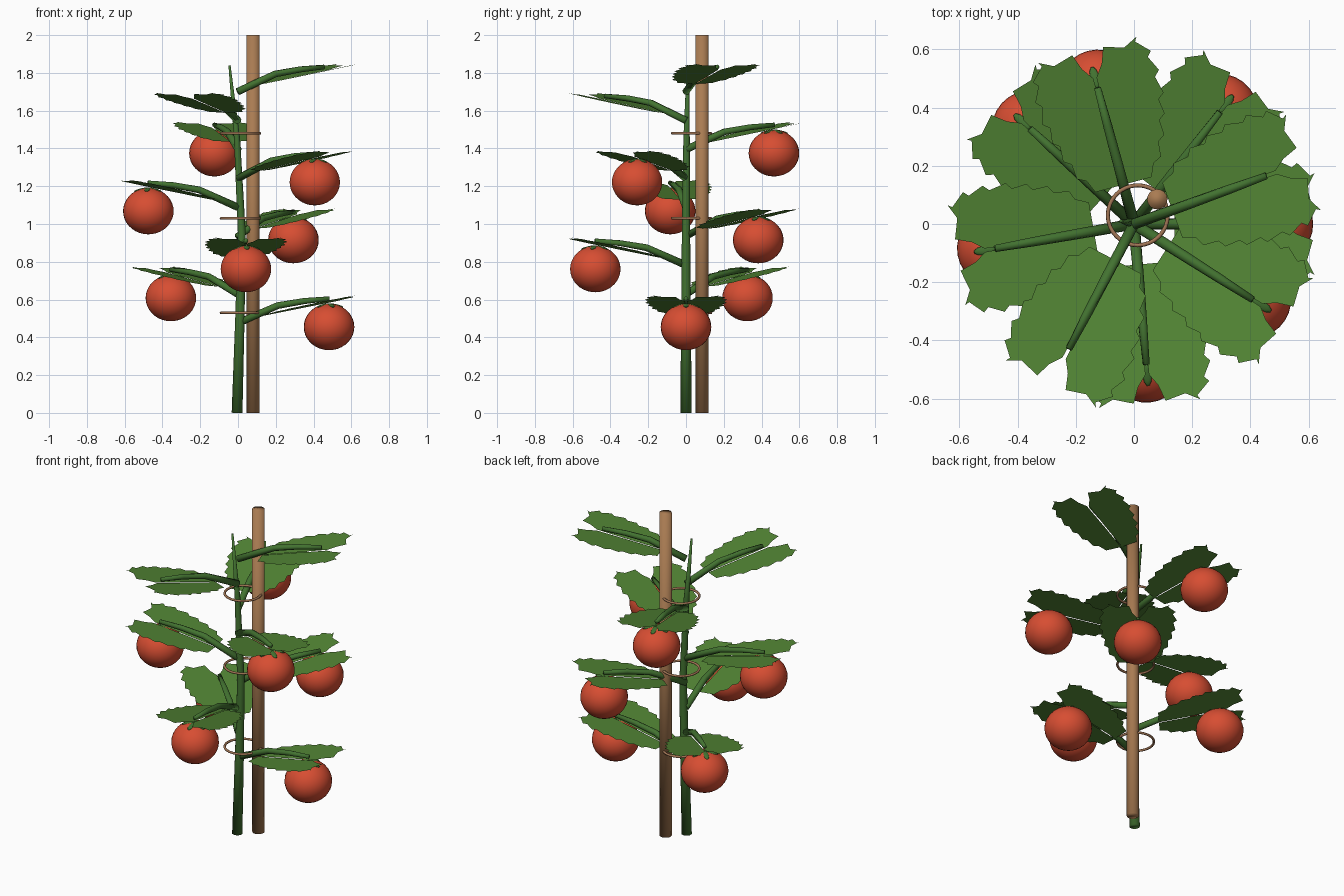
import bpy, bmesh, math
from mathutils import Vector, Matrix

if "Cube" in bpy.data.objects:
    bpy.data.objects.remove(bpy.data.objects["Cube"])


def mat(name, r, g, b):
    m = bpy.data.materials.new(name)
    m.diffuse_color = (r, g, b, 1)
    m.use_nodes = True
    m.node_tree.nodes["Principled BSDF"].inputs["Base Color"].default_value = m.diffuse_color
    return m


LEAF = mat("leaf_green", 0.085, 0.235, 0.035)
STEM = mat("stem_green", 0.055, 0.17, 0.03)
FRUIT = mat("ripe_red", 0.68, 0.075, 0.032)
WOOD = mat("stake_brown", 0.40, 0.20, 0.085)
TWINE = mat("tie_brown", 0.36, 0.18, 0.09)


def finish(name, bm, material, smooth=True):
    bmesh.ops.recalc_face_normals(bm, faces=bm.faces)
    me = bpy.data.meshes.new(name)
    bm.to_mesh(me)
    bm.free()
    me.materials.append(material)
    for p in me.polygons:
        p.use_smooth = smooth
    ob = bpy.data.objects.new(name, me)
    bpy.context.collection.objects.link(ob)
    return ob


def tube(name, pts, radii, material, sides=10):
    """Capped tapering tube swept along a path."""
    bm = bmesh.new()
    pts = [Vector(p) for p in pts]
    rings = []
    for i, (p, r) in enumerate(zip(pts, radii)):
        t = (pts[min(i + 1, len(pts) - 1)] - pts[max(i - 1, 0)]).normalized()
        a = t.cross(Vector((0.31, 0.95, 0))).normalized()
        b = t.cross(a)
        rings.append([bm.verts.new(p + r * (a * math.cos(k * math.tau / sides) + b * math.sin(k * math.tau / sides)))
                      for k in range(sides)])
    for lo, hi in zip(rings, rings[1:]):
        for k in range(sides):
            bm.faces.new((lo[k], lo[(k + 1) % sides], hi[(k + 1) % sides], hi[k]))
    bm.faces.new(rings[0])
    bm.faces.new(rings[-1])
    return finish(name, bm, material)


# Half-leaf outer edge (distance out, distance sideways), notched between points
EDGE = [(0.14, 0.10), (0.20, 0.15), (0.27, 0.18), (0.34, 0.20), (0.41, 0.215),
        (0.49, 0.22), (0.56, 0.21), (0.62, 0.175)]
TIP = [(0.595, 0.125), (0.615, 0.055), (0.56, 0.035), (0.52, 0.006), (0.32, 0.003), (0.14, 0.003)]


def leaf(name, spin):
    """Two serrated lobes either side of the stalk."""
    bm = bmesh.new()
    outline = []
    for (u, v), (u2, v2) in zip(EDGE, EDGE[1:]):
        outline += [(u, v), (u + 0.75 * (u2 - u), v + 0.75 * (v2 - v) - 0.018)]
    outline += [EDGE[-1]] + TIP
    for side in (1, -1):
        vs = [bm.verts.new(spin @ Vector((u, side * v, 0.035 + 0.2 * (u - 0.14) + 0.06 * v)))
              for u, v in outline]
        f = bm.faces.new(vs if side < 0 else vs[::-1])
        f.normal_update()
        if f.normal.z < 0:
            f.normal_flip()
    bmesh.ops.triangulate(bm, faces=bm.faces)
    return finish(name, bm, LEAF, smooth=False)


# Main stem and support stake
tube("main_stem", [(-0.005, 0, 0), (0.01, 0, 0.5), (0.02, 0, 0.95), (-0.005, 0.003, 1.45), (-0.045, 0.01, 1.84)],
     [0.03, 0.026, 0.022, 0.017, 0.006], STEM)
tube("stake", [(0.08, 0.085, 0), (0.08, 0.085, 2)], [0.035, 0.035], WOOD, 16)

# Ties looping round stem and stake
for i, z in enumerate((0.53, 1.03, 1.48)):
    bpy.ops.mesh.primitive_torus_add(location=(0.013, 0.03, z), major_radius=0.103, minor_radius=0.007,
                                     major_segments=32, minor_segments=8)
    ob = bpy.context.object
    ob.name = f"tie_{i}"
    ob.data.materials.append(TWINE)
    bpy.ops.object.shade_smooth()

# Leaves spiral up the stem; the lower seven carry fruit
for i in range(9):
    z = 0.48 + 0.1533 * i
    spin = Matrix.Translation((0, 0, z)) @ Matrix.Rotation(math.radians(137.5 * i), 4, 'Z')
    tube(f"leaf_stalk_{i}", [spin @ Vector(p) for p in
                             ((0, 0, -0.005), (0.21, 0, 0.088), (0.35, 0, 0.112), (0.485, 0, 0.125))],
         [0.02, 0.018, 0.016, 0.012], STEM, 8)
    leaf(f"leaf_{i}", spin)
    if i > 6:
        continue
    # Fruit
    bm = bmesh.new()
    base = spin @ Matrix.Translation((0.482, 0, -0.025))
    bmesh.ops.create_uvsphere(bm, u_segments=28, v_segments=18, radius=1,
                              matrix=base @ Matrix.Diagonal((0.134, 0.134, 0.123, 1)))
    finish(f"fruit_{i}", bm, FRUIT)
    # Calyx of five sepals on the fruit top
    bm = bmesh.new()
    for k in range(5):
        m = (base @ Matrix.Translation((0, 0, 0.122)) @ Matrix.Rotation(k * math.tau / 5, 4, 'Z')
             @ Matrix.Rotation(math.radians(14), 4, 'Y') @ Matrix.Translation((0.04, 0, 0.002))
             @ Matrix.Diagonal((0.04, 0.016, 0.006, 1)))
        bmesh.ops.create_uvsphere(bm, u_segments=10, v_segments=6, radius=1, matrix=m)
    finish(f"calyx_{i}", bm, STEM)
